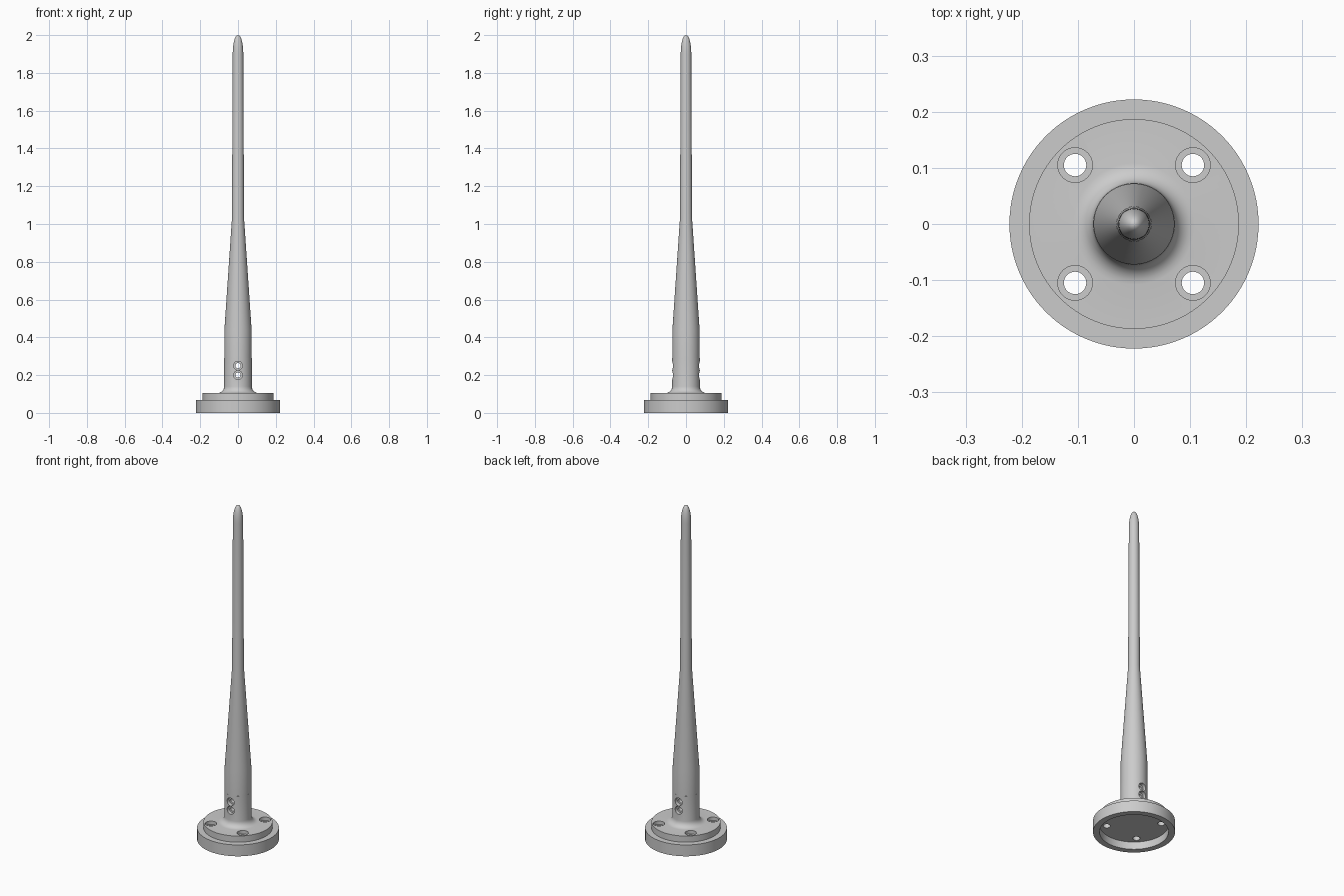
import bpy, bmesh
from math import radians, sin, cos, pi
from mathutils import Matrix, Vector

cube = bpy.data.objects.get("Cube")
if cube:
    bpy.data.objects.remove(cube, do_unlink=True)

metal = bpy.data.materials.new("light grey metal")
metal.use_nodes = True
grey = (0.6, 0.6, 0.6, 1)
metal.diffuse_color = grey
metal.node_tree.nodes["Principled BSDF"].inputs["Base Color"].default_value = grey


def lathe(name, profile, steps=96, matrix=Matrix()):
    """Spin (radius, height) points around z; both ends lie on the axis."""
    bm = bmesh.new()
    verts = [bm.verts.new((r, 0, z)) for r, z in profile]
    edges = [bm.edges.new(pair) for pair in zip(verts, verts[1:])]
    bmesh.ops.spin(bm, geom=verts + edges, axis=(0, 0, 1), cent=(0, 0, 0),
                   angle=2 * pi, steps=steps)
    bmesh.ops.remove_doubles(bm, verts=bm.verts, dist=1e-5)
    bmesh.ops.recalc_face_normals(bm, faces=bm.faces)
    bm.transform(matrix)
    mesh = bpy.data.meshes.new(name)
    bm.to_mesh(mesh)
    bm.free()
    mesh.materials.append(metal)
    obj = bpy.data.objects.new(name, mesh)
    bpy.context.collection.objects.link(obj)
    return obj


def select(obj):
    bpy.ops.object.select_all(action='DESELECT')
    obj.select_set(True)
    bpy.context.view_layer.objects.active = obj


def cut(obj, cutter):
    select(obj)
    cutter.hide_render = True
    mod = obj.modifiers.new("cut", 'BOOLEAN')
    mod.operation, mod.solver, mod.object = 'DIFFERENCE', 'EXACT', cutter
    bpy.ops.object.modifier_apply(modifier=mod.name)
    bpy.data.objects.remove(cutter, do_unlink=True)


# Stepped flange, recessed underneath, with a filleted socket on top
fillet = [(0.108 - 0.035 * sin(a), 0.14 - 0.035 * cos(a))
          for a in (radians(15 * i) for i in range(7))]
flange = lathe("flange_and_socket",
               [(0, 0.045), (0.187, 0.045), (0.187, 0), (0.222, 0), (0.222, 0.068),
                (0.187, 0.068), (0.187, 0.105)] + fillet + [(0.073, 0.29), (0, 0.29)])

# Counterbored bolt holes in the flange
for x in (-0.105, 0.105):
    for y in (-0.105, 0.105):
        bolt = [(0, -0.1), (0.02, -0.1), (0.02, 0.085), (0.031, 0.085),
                (0.031, 0.13), (0, 0.13)]
        cut(flange, lathe("bolt_cutter", bolt, 32, Matrix.Translation((x, y, 0))))

# Cross holes through the socket, counterbored front and back
cross = [(0, -0.1), (0.0235, -0.1), (0.0235, -0.05), (0.014, -0.05),
         (0.014, 0.05), (0.0235, 0.05), (0.0235, 0.1), (0, 0.1)]
for z in (0.2, 0.25):
    place = Matrix.Translation((0, 0, z)) @ Matrix.Rotation(pi / 2, 4, 'X')
    cut(flange, lathe("cross_cutter", cross, 32, place))

# Tapered shaft with a rounded, pointed tip
tip = [(0.028 * cos(a) ** 0.9, 1.9 + 0.1 * sin(a))
       for a in (radians(10 * i) for i in range(9))]
shaft = lathe("shaft", [(0, 0.29), (0.0725, 0.29), (0.072, 0.44), (0.032, 1.03)]
              + tip + [(0, 2)])

for obj in (flange, shaft):
    select(obj)
    bpy.ops.object.shade_smooth_by_angle(angle=radians(30))
